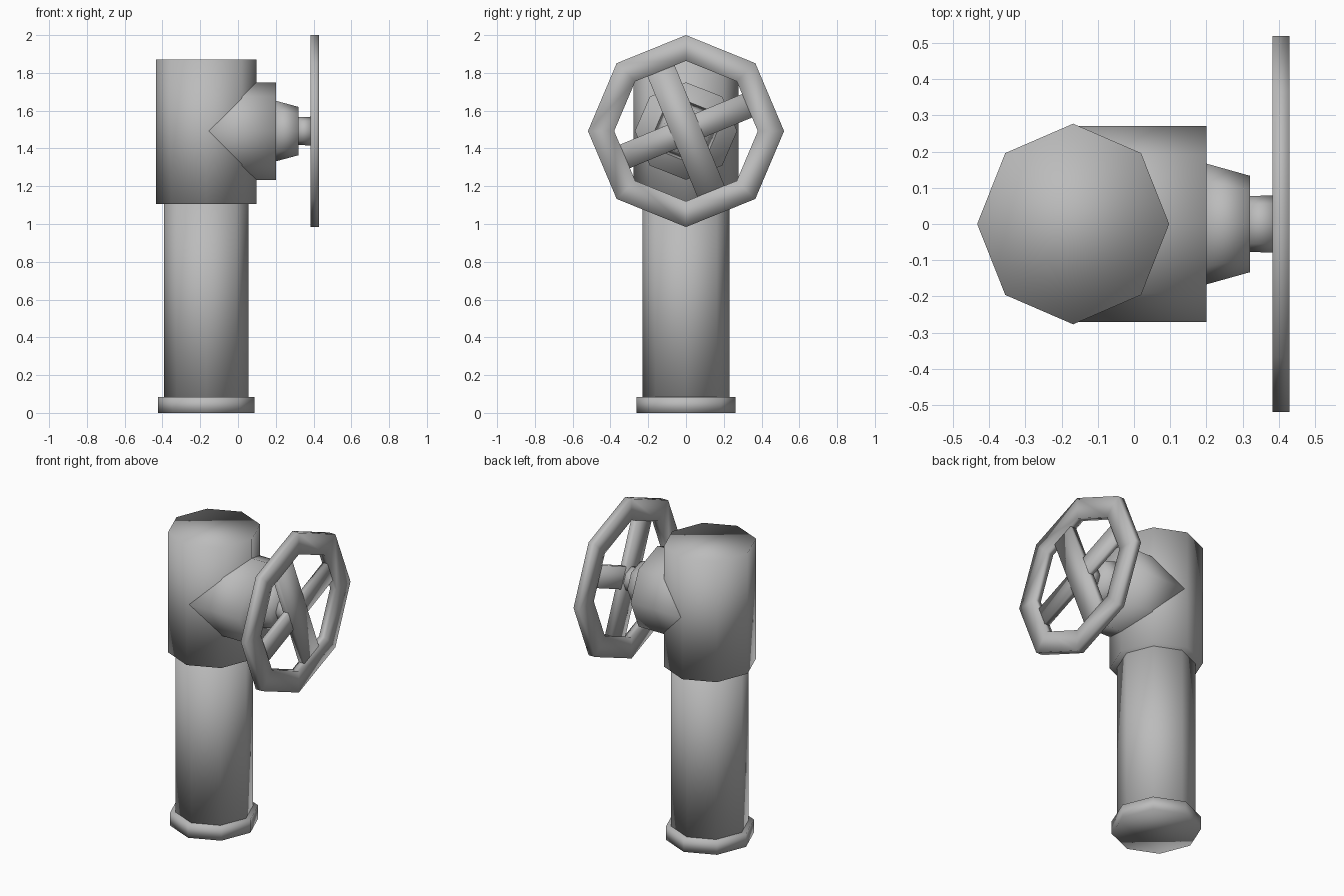
import bpy, bmesh
from math import radians
from mathutils import Matrix

cube = bpy.data.objects.get("Cube")
if cube:
    bpy.data.objects.remove(cube, do_unlink=True)

grey = bpy.data.materials.new("plain grey")
grey.use_nodes = True
grey.diffuse_color = (0.5, 0.5, 0.5, 1)
grey.node_tree.nodes["Principled BSDF"].inputs["Base Color"].default_value = (0.5, 0.5, 0.5, 1)

AXIS_Z = 1.492   # height of the valve axis
PIPE_X = -0.168  # centre of the standing pipe
TO_X = Matrix.Rotation(radians(90), 4, 'Y')


def finish(name, bm):
    bmesh.ops.recalc_face_normals(bm, faces=bm.faces)
    mesh = bpy.data.meshes.new(name)
    bm.to_mesh(mesh)
    bm.free()
    mesh.materials.append(grey)
    mesh.shade_smooth()
    obj = bpy.data.objects.new(name, mesh)
    bpy.context.collection.objects.link(obj)
    return obj


def octagon(name, start, end, r1, r2, stretch, along_x=False):
    """Eight-sided prism or cone between two positions on its axis, wider in y."""
    bm = bmesh.new()
    bmesh.ops.create_cone(bm, cap_ends=True, segments=8, radius1=r1, radius2=r2,
                          depth=end - start)
    mid = (start + end) / 2
    bmesh.ops.transform(bm, matrix=Matrix.Diagonal((1, stretch, 1, 1)), verts=bm.verts)
    if along_x:
        place = Matrix.Translation((mid, 0, AXIS_Z)) @ TO_X
    else:
        place = Matrix.Translation((PIPE_X, 0, mid))
    bmesh.ops.transform(bm, matrix=place, verts=bm.verts)
    return finish(name, bm)


# Standing pipe
octagon("base_flange", 0, 0.083, 0.255, 0.255, 1.03)
octagon("pipe", 0.04, 1.15, 0.224, 0.224, 1.03)
octagon("valve_body", 1.105, 1.87, 0.265, 0.265, 1.045)

# Side outlet and stem
octagon("side_branch", PIPE_X, 0.2, 0.258, 0.258, 1.05, True)
octagon("bonnet", 0.19, 0.32, 0.163, 0.128, 1.04, True)
octagon("stem", 0.31, 0.39, 0.074, 0.076, 1.04, True)

# Handwheel rim: a square section swept round eight corners
bm = bmesh.new()
section = [(0.383, 0.372), (0.429, 0.372), (0.429, 0.508), (0.383, 0.508)]
rings = []
for i in range(8):
    turn = Matrix.Rotation(radians(45 * i), 4, 'X')
    ring = [bm.verts.new(turn @ Matrix.Translation((x, 0, r)).translation) for x, r in section]
    rings.append(ring)
for i in range(8):
    a, b = rings[i], rings[(i + 1) % 8]
    for j in range(4):
        k = (j + 1) % 4
        bm.faces.new((a[j], a[k], b[k], b[j]))
bmesh.ops.transform(bm, verts=bm.verts, matrix=Matrix.Translation((0, 0, AXIS_Z))
                    @ Matrix.Diagonal((1, 1.022, 1, 1)))
finish("handwheel_rim", bm)

# Two crossed spokes
for name, angle, width, thick in (("long_spoke", 22.5, 0.155, 0.042),
                                  ("cross_spoke", 112.5, 0.135, 0.034)):
    bm = bmesh.new()
    bmesh.ops.create_cube(bm, size=1)
    place = (Matrix.Translation((0.406, 0, AXIS_Z))
             @ Matrix.Rotation(radians(angle), 4, 'X')
             @ Matrix.Diagonal((thick, width, 0.74, 1)))
    bmesh.ops.transform(bm, matrix=place, verts=bm.verts)
    finish(name, bm)
